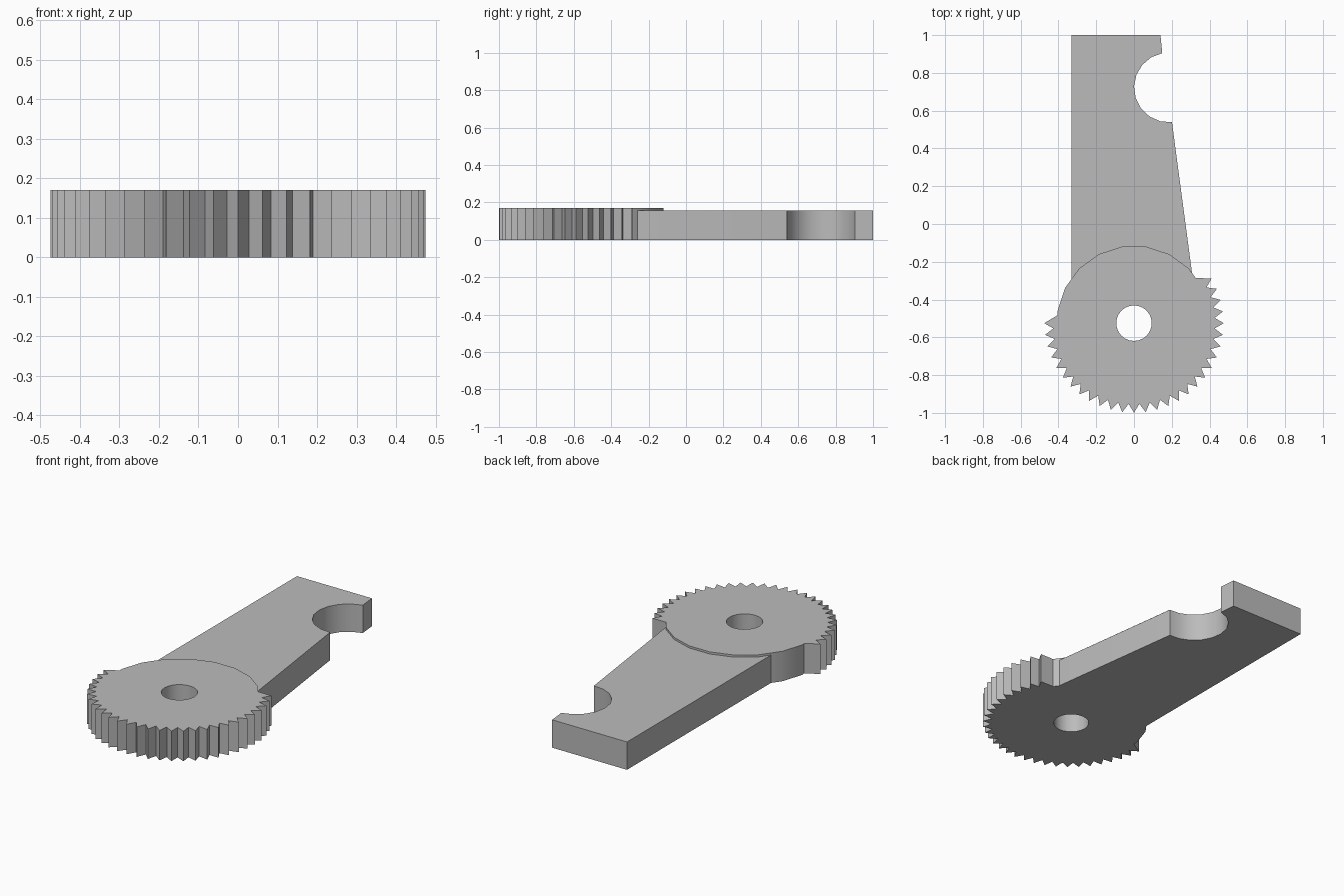
import bpy, bmesh
from math import sin, cos, radians
from mathutils import Vector

cube = bpy.data.objects.get("Cube")
if cube:
    bpy.data.objects.remove(cube, do_unlink=True)

grey = bpy.data.materials.new("plain grey")
grey.use_nodes = True
colour = (0.5, 0.5, 0.5, 1)
grey.diffuse_color = colour
grey.node_tree.nodes["Principled BSDF"].inputs["Base Color"].default_value = colour


def polar(centre, radius, degrees):
    a = radians(degrees)
    return centre[0] + radius * cos(a), centre[1] + radius * sin(a)


def plate(name, loops, height):
    """Extrude flat outlines (the first outer, the rest holes) up from z = 0."""
    bm = bmesh.new()
    edges = []
    for loop in loops:
        verts = [bm.verts.new((x, y, 0)) for x, y in loop]
        edges += [bm.edges.new((v, verts[i - 1])) for i, v in enumerate(verts)]
    bmesh.ops.triangle_fill(bm, use_beauty=True, edges=edges, normal=(0, 0, 1))
    ext = bmesh.ops.extrude_face_region(bm, geom=bm.faces[:], use_keep_orig=True)
    top = [g for g in ext["geom"] if isinstance(g, bmesh.types.BMVert)]
    bmesh.ops.translate(bm, vec=Vector((0, 0, height)), verts=top)
    bmesh.ops.recalc_face_normals(bm, faces=bm.faces[:])
    mesh = bpy.data.meshes.new(name)
    bm.to_mesh(mesh)
    bm.free()
    mesh.materials.append(grey)
    obj = bpy.data.objects.new(name, mesh)
    bpy.context.collection.objects.link(obj)
    bpy.ops.object.select_all(action="DESELECT")
    obj.select_set(True)
    bpy.context.view_layer.objects.active = obj
    bpy.ops.object.shade_smooth_by_angle(angle=radians(30))
    return obj


# Toothed disc: plain rim at the back, saw teeth round the rest, axle hole
hub = (0, -0.525)
pitch, teeth = 7.5, 29
rim = [polar(hub, 0.405, 36)]
rim += [polar(hub, 0.41, a) for a in range(45, 172, 18)]
rim.append(polar(hub, 0.406, 174))
for i in range(teeth):
    tip = 180 + pitch * i
    rim.append(polar(hub, 0.475, tip))
    if i < teeth - 1:
        rim.append(polar(hub, 0.428, tip + pitch / 2))
axle_hole = [polar(hub, 0.094, 15 * i) for i in range(24)]
plate("toothed_disc", [rim, axle_hole], 0.17)

# Tapered arm with a round notch near its free end
notch = [polar((0.185, 0.723), 0.185, 101 + 174 * i / 9) for i in range(10)]
arm = [(-0.33, -0.33), (-0.33, 1), (0.14, 1)] + notch
arm += [(0.2, 0.54), (0.31, -0.28), (0.31, -0.33)]
plate("arm", [arm], 0.158)
